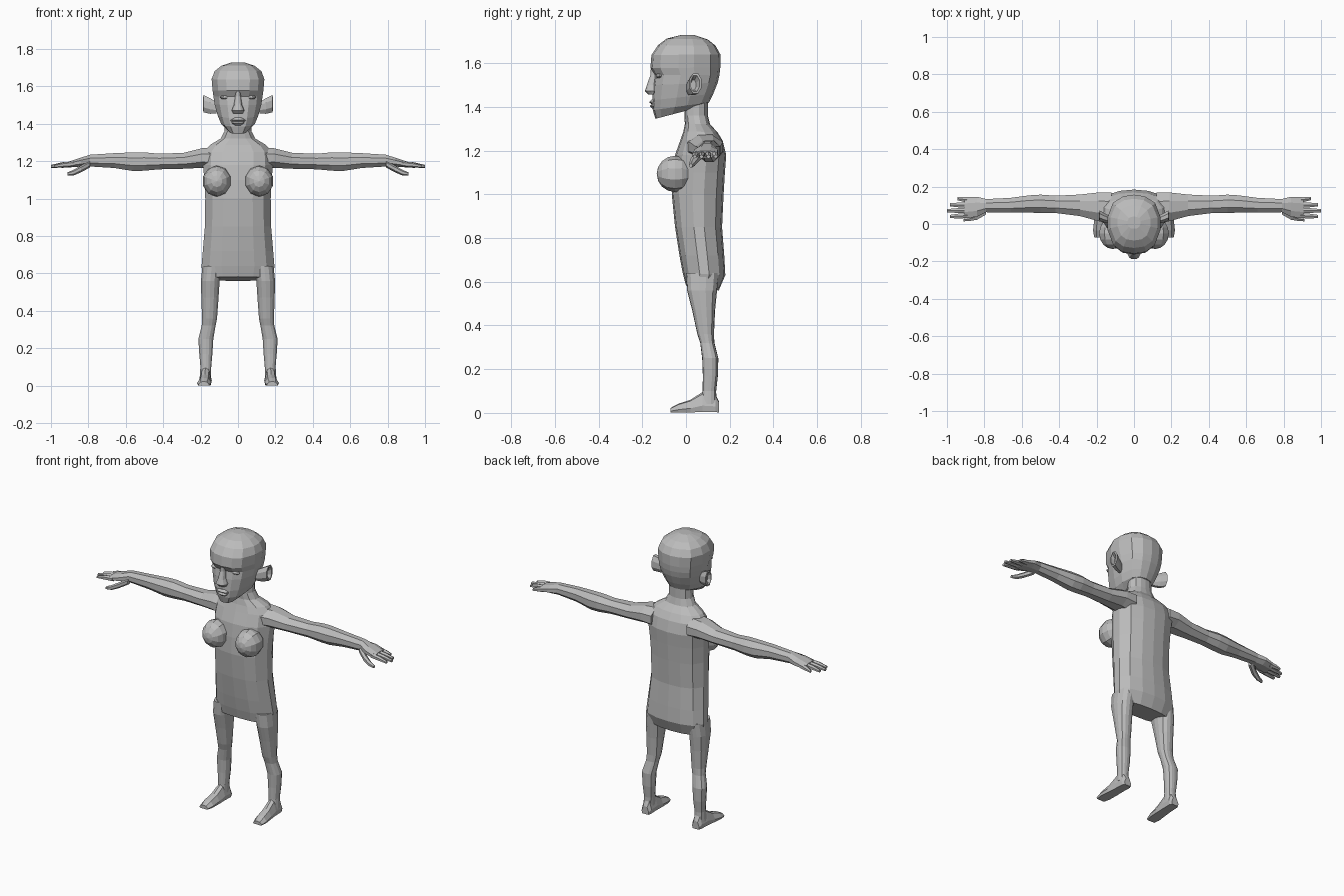
import bpy, bmesh, math
from mathutils import Vector, Matrix

grey = bpy.data.materials.new("plain grey")
grey.diffuse_color = (0.5, 0.5, 0.5, 1)

# Half outline of a body section: width fraction, depth fraction
HALF = [(0, 0), (.45, .03), (.78, .14), (1, .4), (1, .62), (.8, .86), (.42, .97), (0, 1)]


def finish(name, bm, mirror):
    bmesh.ops.recalc_face_normals(bm, faces=bm.faces[:])
    me = bpy.data.meshes.new(name)
    bm.to_mesh(me)
    bm.free()
    me.materials.append(grey)
    ob = bpy.data.objects.new(name, me)
    bpy.context.collection.objects.link(ob)
    if mirror:
        ob.modifiers.new("mirror", 'MIRROR')
    return ob


def loft(name, rings, mirror=False):
    """Skin a list of equal point rings and close both ends."""
    bm = bmesh.new()
    rows = [[bm.verts.new(p) for p in r] for r in rings]
    n = len(rows[0])
    for a, b in zip(rows, rows[1:]):
        for i in range(n):
            j = (i + 1) % n
            bm.faces.new((a[i], a[j], b[j], b[i]))
    bm.faces.new(rows[0][::-1])
    bm.faces.new(rows[-1])
    return finish(name, bm, mirror)


def level(zf, zb, w, f, b, cx=0):
    """Near horizontal section; zf and zb are the front and back heights."""
    pts = HALF + [(-u, v) for u, v in HALF[-2:0:-1]]
    return [Vector((cx + u * w, f + (b - f) * v, zf + (zb - zf) * v)) for u, v in pts]


def slice_x(x, cy, ry, cz, rz, n=8):
    """Upright elliptic section across the x axis."""
    return [Vector((x, cy + ry * math.cos((i + .5) * math.tau / n),
                    cz + rz * math.sin((i + .5) * math.tau / n))) for i in range(n)]


def ball(name, centre, size, seg, rows):
    """Faceted ellipsoid with its pole facing forward."""
    bm = bmesh.new()
    bmesh.ops.create_uvsphere(bm, u_segments=seg, v_segments=rows, radius=1)
    m = Matrix.Translation(centre) @ Matrix.Diagonal((*size, 1)) @ Matrix.Rotation(math.pi / 2, 4, 'X')
    bmesh.ops.transform(bm, matrix=m, verts=bm.verts[:])
    return finish(name, bm, True)


# Torso with shoulders and neck
loft("torso", [level(*r) for r in [
    (.582, .56, .18, 0, .15), (.64, .63, .195, -.015, .18), (.72, .72, .188, -.03, .175),
    (.85, .85, .177, -.05, .165), (1.0, 1.0, .175, -.065, .172), (1.1, 1.1, .18, -.06, .178),
    (1.18, 1.18, .187, -.05, .184), (1.25, 1.245, .182, -.025, .168), (1.287, 1.285, .15, -.012, .143),
    (1.322, 1.32, .092, -.005, .11), (1.36, 1.36, .072, -.008, .1), (1.43, 1.43, .068, -.008, .1)]])

# Head, chin to crown
loft("head", [level(*r) for r in [
    (1.345, 1.395, .055, -.14, .05), (1.385, 1.42, .09, -.152, .105), (1.43, 1.46, .108, -.154, .125),
    (1.5, 1.51, .125, -.15, .145), (1.545, 1.545, .131, -.143, .153), (1.577, 1.58, .136, -.163, .157),
    (1.637, 1.64, .141, -.158, .157), (1.682, 1.68, .125, -.128, .135), (1.712, 1.708, .088, -.088, .1),
    (1.728, 1.728, .035, -.025, .04)]])

# Face details
loft("nose", [level(z, z, w, f, -.12) for z, w, f in [
    (1.57, .014, -.162), (1.545, .015, -.163), (1.5, .022, -.179), (1.472, .034, -.188), (1.456, .026, -.172)]])
loft("upper_lip", [level(z, z, w, f, -.12) for z, w, f in [
    (1.433, .02, -.158), (1.421, .038, -.169), (1.413, .041, -.158)]])
loft("lower_lip", [level(z, z, w, f, -.12) for z, w, f in [
    (1.412, .037, -.157), (1.403, .032, -.166), (1.391, .02, -.153)]])
ball("eye", (.068, -.122, 1.542), (.028, .016, .012), 8, 6)

# Ears, flaring outward with a hollow inner face
loft("ear", [slice_x(*r) for r in [
    (.115, .018, .018, 1.485, .034), (.15, .03, .026, 1.495, .045), (.184, .044, .03, 1.507, .05),
    (.186, .042, .021, 1.507, .04), (.163, .034, .012, 1.5, .025)]], True)

# Breasts
ball("breast", (.113, -.05, 1.093), (.077, .084, .083), 10, 8)

# Arms with palm
loft("arm", [slice_x(*r) for r in [
    (.12, .085, .09, 1.215, .065), (.19, .092, .083, 1.217, .057), (.29, .1, .062, 1.202, .046),
    (.42, .105, .05, 1.198, .045), (.5, .108, .053, 1.198, .053), (.56, .107, .05, 1.197, .054),
    (.66, .1, .043, 1.203, .043), (.79, .098, .038, 1.203, .034), (.84, .092, .058, 1.195, .026),
    (.905, .087, .06, 1.182, .017)]], True)

# Four fingers and a thumb
for name, y0, y1, tip in [("index_finger", .046, .04, .985), ("middle_finger", .073, .071, 1.0),
                          ("ring_finger", .1, .103, .985), ("little_finger", .128, .136, .945)]:
    loft(name, [slice_x(.88, y0, .016, 1.184, .015, 6),
                slice_x((.88 + tip) / 2, (y0 + y1) / 2, .015, 1.18, .014, 6),
                slice_x(tip, y1, .01, 1.172, .008, 6)], True)
loft("thumb", [slice_x(*r, 6) for r in [
    (.79, .07, .022, 1.185, .018), (.84, .04, .02, 1.158, .018),
    (.88, .028, .014, 1.138, .015), (.912, .022, .009, 1.131, .009)]], True)

# Legs
loft("leg", [level(z, z, w, f, b, cx) for z, w, f, b, cx in [
    (.64, .05, .0, .15, .14), (.56, .05, .005, .142, .148), (.47, .046, .028, .133, .15),
    (.36, .04, .052, .128, .152), (.32, .037, .065, .13, .157), (.25, .04, .074, .148, .172),
    (.17, .035, .077, .146, .172), (.1, .029, .076, .138, .172), (.04, .03, .07, .14, .175)]], True)


# Feet: wedge sections running from heel to toe, slightly toed out
def foot_slice(y, cx, w, top):
    return [Vector((cx + u * w, y, top * v)) for u, v in
            [(-.85, .04), (.85, .04), (1, .35), (.55, .9), (0, 1), (-.55, .9), (-1, .35)]]


loft("foot", [foot_slice(*r) for r in [
    (.152, .172, .024, .05), (.135, .172, .032, .085), (.075, .174, .033, .095),
    (.02, .177, .036, .06), (-.035, .181, .038, .042), (-.072, .183, .029, .022)]], True)
